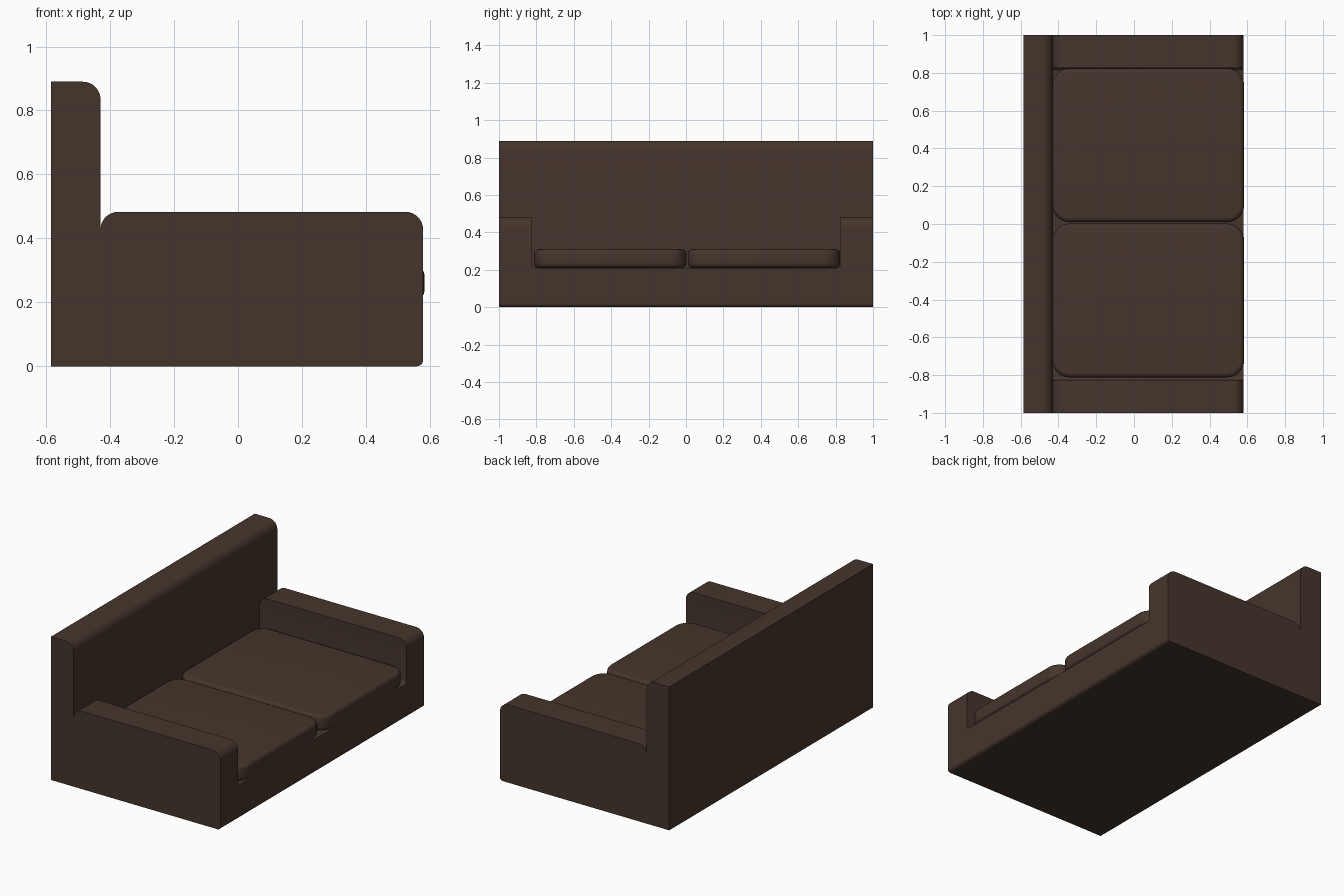
import bpy, bmesh, math
from mathutils import Vector

if "Cube" in bpy.data.objects:
    bpy.data.objects.remove(bpy.data.objects["Cube"])

brown = bpy.data.materials.new("brown_fabric")
brown.diffuse_color = (0.06, 0.036, 0.025, 1)
brown.use_nodes = True
brown.node_tree.nodes["Principled BSDF"].inputs["Base Color"].default_value = brown.diffuse_color


def rounded(points, steps=8):
    """Outline from (u, v, radius) corners, each turned into an arc."""
    out, n = [], len(points)
    for i, (u, v, r) in enumerate(points):
        p = Vector((u, v))
        if r == 0:
            out.append(p)
            continue
        a = (Vector(points[i - 1][:2]) - p).normalized()
        b = (Vector(points[(i + 1) % n][:2]) - p).normalized()
        centre = p + (a + b) * r          # right-angled corners
        for k in range(steps + 1):
            t = k / steps * math.pi / 2
            out.append(centre - b * r * math.cos(t) - a * r * math.sin(t))
    return out


def extrude(name, outline, place, depth):
    """Place a 2D outline in space and extrude it along a vector."""
    bm = bmesh.new()
    face = bm.faces.new([bm.verts.new(place(p.x, p.y)) for p in outline])
    res = bmesh.ops.extrude_face_region(bm, geom=[face])
    moved = [g for g in res["geom"] if isinstance(g, bmesh.types.BMVert)]
    bmesh.ops.translate(bm, verts=moved, vec=depth)
    bmesh.ops.recalc_face_normals(bm, faces=bm.faces)
    mesh = bpy.data.meshes.new(name)
    bm.to_mesh(mesh)
    bm.free()
    mesh.materials.append(brown)
    obj = bpy.data.objects.new(name, mesh)
    bpy.context.collection.objects.link(obj)
    return obj


def finish(obj, modifier=None):
    """Apply the modifier and smooth the curved faces."""
    bpy.ops.object.select_all(action='DESELECT')
    bpy.context.view_layer.objects.active = obj
    obj.select_set(True)
    if modifier:
        bpy.ops.object.modifier_apply(modifier=modifier.name)
    bpy.ops.object.shade_smooth_by_angle(angle=math.radians(30))


# Backrest: tall slab with a rounded front top edge
side = lambda u, v: (u, -1, v)
finish(extrude("backrest",
               rounded([(-0.585, 0, 0), (-0.43, 0, 0), (-0.43, 0.89, 0.055), (-0.585, 0.89, 0)]),
               side, (0, 2, 0)))

# Base and arms: one side profile, hollowed between the arms
body = extrude("base_and_arms",
               rounded([(-0.43, 0, 0), (0.579, 0, 0.02), (0.579, 0.483, 0.055), (-0.43, 0.483, 0.055)]),
               side, (0, 2, 0))
cutter = extrude("seat_cutter",
                 rounded([(-0.825, 0.21, 0.02), (0.825, 0.21, 0.02), (0.825, 0.7, 0), (-0.825, 0.7, 0)]),
                 lambda u, v: (-0.8, u, v), (1.6, 0, 0))
cutter.hide_render = True
cut = body.modifiers.new("hollow", 'BOOLEAN')
cut.operation = 'DIFFERENCE'
cut.solver = 'EXACT'
cut.object = cutter
finish(body, cut)
bpy.data.objects.remove(cutter)

# Two seat cushions with rounded corners and soft rims
for name, y0, y1 in (("seat_cushion_left", -0.812, 0.002), ("seat_cushion_right", 0.01, 0.824)):
    cushion = extrude(name,
                      rounded([(-0.432, y0, 0.09), (0.583, y0, 0.09), (0.583, y1, 0.09), (-0.432, y1, 0.09)]),
                      lambda u, v: (u, v, 0.21), (0, 0, 0.1))
    rim = cushion.modifiers.new("soft_rim", 'BEVEL')
    rim.width = 0.025
    rim.segments = 5
    rim.limit_method = 'ANGLE'
    rim.angle_limit = math.radians(40)
    finish(cushion, rim)
